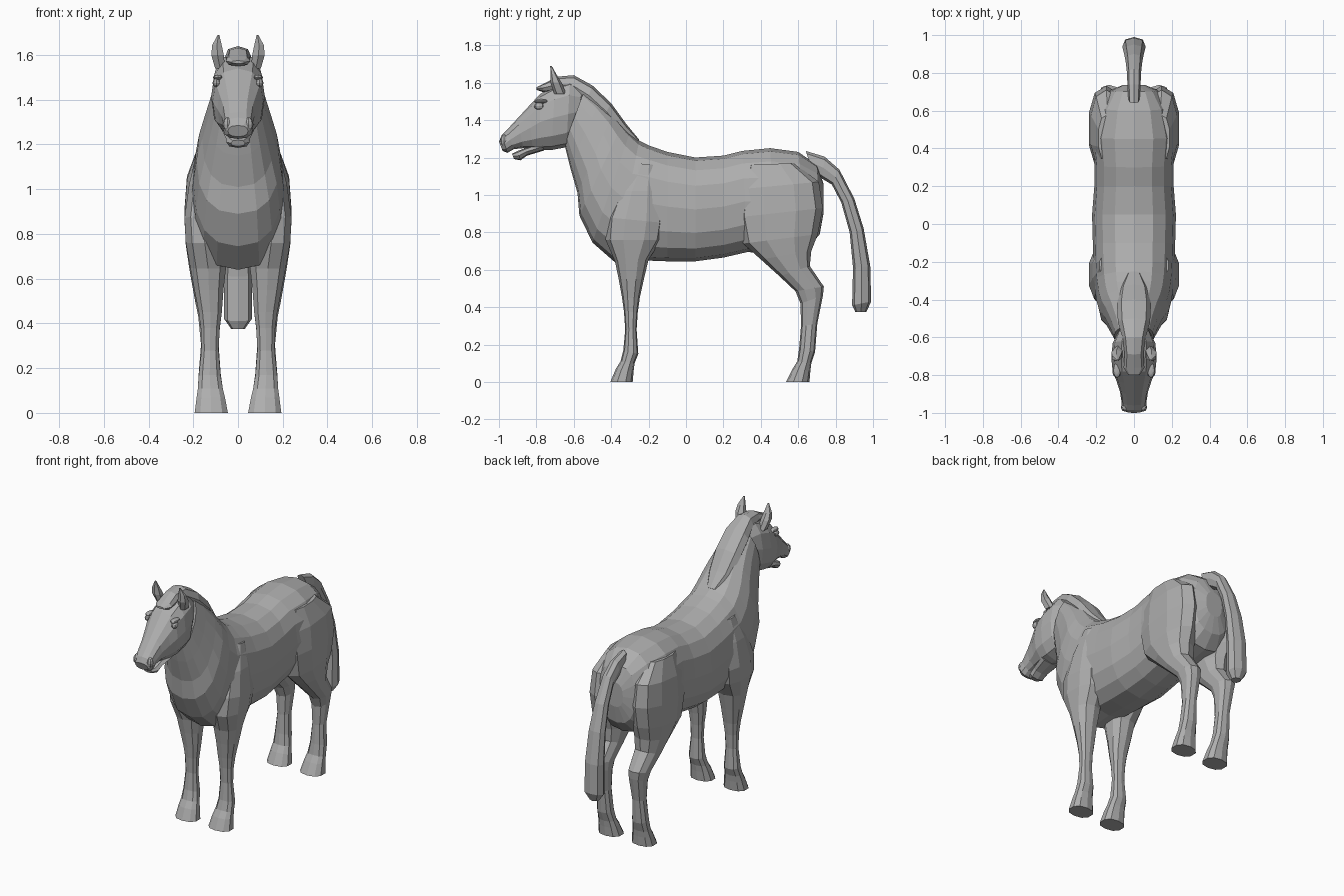
import bpy, bmesh, math
from mathutils import Vector

coat = bpy.data.materials.new("grey_coat")
coat.diffuse_color = (0.42, 0.42, 0.42, 1)


def finish(name, bm):
    bmesh.ops.recalc_face_normals(bm, faces=bm.faces)
    mesh = bpy.data.meshes.new(name)
    bm.to_mesh(mesh)
    bm.free()
    mesh.materials.append(coat)
    obj = bpy.data.objects.new(name, mesh)
    bpy.context.collection.objects.link(obj)
    return obj


def loft(name, rings, sides, power=0.85):
    """Each ring: (y1, z1, y2, z2, x centre, half width), spanning two profile points."""
    bm = bmesh.new()
    loops = []
    for y1, z1, y2, z2, xc, w in rings:
        a, b = Vector((xc, y1, z1)), Vector((xc, y2, z2))
        mid, half = (a + b) / 2, (a - b) / 2
        loop = []
        for i in range(sides):
            t = 2 * math.pi * i / sides
            c, s = math.cos(t), math.sin(t)
            c = math.copysign(abs(c) ** power, c) if abs(c) > 1e-6 else 0
            s = math.copysign(abs(s) ** power, s) if abs(s) > 1e-6 else 0
            loop.append(bm.verts.new(mid + half * c + Vector((w * s, 0, 0))))
        loops.append(loop)
    for p, q in zip(loops, loops[1:]):
        for i in range(sides):
            j = (i + 1) % sides
            bm.faces.new((p[i], p[j], q[j], q[i]))
    bm.faces.new(loops[0])
    bm.faces.new(loops[-1])
    return finish(name, bm)


def centred(rings):
    return [(a, b, c, d, 0, w) for a, b, c, d, w in rings]


def sided(rings, side):
    """Rings given with inner and outer x, placed on one side."""
    return [(a, b, c, d, side * (xi + xo) / 2, (xo - xi) / 2)
            for a, b, c, d, xi, xo in rings]


def ball(name, location, scale, u=8, v=6):
    bm = bmesh.new()
    bmesh.ops.create_uvsphere(bm, u_segments=u, v_segments=v, radius=1)
    for vert in bm.verts:
        vert.co = Vector([vert.co[k] * scale[k] + location[k] for k in range(3)])
    return finish(name, bm)


# Trunk running forward into the neck
loft("body_and_neck", centred([
    (.735, 1.06, .735, .90, .06),
    (.70, 1.16, .715, .79, .13),
    (.60, 1.23, .65, .71, .19),
    (.45, 1.25, .48, .68, .225),
    (.30, 1.235, .33, .695, .21),
    (.20, 1.21, .20, .665, .21),
    (.05, 1.20, .05, .645, .222),
    (-.10, 1.23, -.10, .645, .218),
    (-.20, 1.265, -.23, .65, .215),
    (-.25, 1.29, -.38, .64, .21),
    (-.30, 1.335, -.50, .745, .20),
    (-.34, 1.38, -.57, .89, .185),
    (-.39, 1.44, -.58, 1.01, .16),
    (-.46, 1.51, -.62, 1.15, .13),
    (-.54, 1.57, -.65, 1.27, .105),
]), 16, .82)

# Head and lower jaw, leaving a small mouth opening
loft("head", centred([
    (-.55, 1.58, -.60, 1.31, .085),
    (-.62, 1.61, -.64, 1.255, .113),
    (-.70, 1.585, -.72, 1.24, .12),
    (-.78, 1.54, -.78, 1.24, .113),
    (-.84, 1.475, -.82, 1.245, .093),
    (-.90, 1.41, -.87, 1.25, .075),
    (-.96, 1.345, -.92, 1.245, .066),
    (-.985, 1.32, -.955, 1.225, .068),
    (-1.0, 1.285, -.98, 1.235, .045),
]), 12, .82)
loft("lower_jaw", centred([
    (-.77, 1.28, -.76, 1.237, .07),
    (-.86, 1.25, -.85, 1.21, .055),
    (-.90, 1.235, -.885, 1.185, .052),
    (-.93, 1.22, -.92, 1.192, .032),
]), 8)

# Mane with forelock over the brow
loft("mane", centred([
    (-.80, 1.575, -.80, 1.562, .03),
    (-.76, 1.595, -.765, 1.55, .055),
    (-.69, 1.632, -.68, 1.55, .05),
    (-.60, 1.64, -.61, 1.53, .06),
    (-.50, 1.585, -.54, 1.48, .085),
    (-.40, 1.49, -.45, 1.40, .09),
    (-.32, 1.38, -.37, 1.32, .075),
    (-.25, 1.295, -.28, 1.27, .035),
]), 8)

# Tail arching out and hanging down
loft("tail", centred([
    (.64, 1.235, .68, 1.12, .03),
    (.74, 1.205, .73, 1.085, .035),
    (.82, 1.135, .78, 1.055, .037),
    (.90, .98, .83, .96, .045),
    (.95, .82, .875, .80, .055),
    (.985, .62, .893, .61, .062),
    (.99, .43, .888, .41, .062),
    (.965, .375, .905, .375, .03),
]), 8)

for side, label in ((-1, "right"), (1, "left")):
    # Front leg with shoulder
    loft(label + "_front_leg", sided([
        (-.27, 1.17, -.165, 1.16, .10, .185),
        (-.36, 1.02, -.135, 1.02, .08, .222),
        (-.42, .88, -.115, .85, .07, .243),
        (-.43, .76, -.13, .76, .06, .237),
        (-.38, .645, -.20, .655, .05, .217),
        (-.36, .55, -.225, .55, .062, .198),
        (-.342, .45, -.247, .45, .07, .178),
        (-.332, .38, -.258, .37, .08, .168),
        (-.325, .28, -.264, .28, .085, .165),
        (-.335, .17, -.255, .15, .075, .178),
        (-.35, .11, -.275, .10, .065, .182),
        (-.375, .07, -.28, .06, .055, .188),
        (-.405, 0, -.285, 0, .042, .197),
    ], side), 10)

    # Hind leg with haunch
    loft(label + "_hind_leg", sided([
        (.33, 1.16, .58, 1.17, .09, .19),
        (.285, 1.03, .71, 1.07, .06, .232),
        (.275, .88, .732, .93, .05, .243),
        (.305, .74, .705, .79, .05, .238),
        (.40, .655, .67, .70, .05, .225),
        (.50, .565, .662, .62, .06, .21),
        (.585, .485, .737, .51, .07, .193),
        (.612, .42, .732, .46, .075, .18),
        (.615, .30, .702, .31, .085, .167),
        (.605, .18, .69, .16, .075, .178),
        (.595, .11, .67, .10, .065, .182),
        (.57, .07, .665, .06, .055, .188),
        (.535, 0, .66, 0, .042, .197),
    ], side), 10)

    # Pointed ear
    loft(label + "_ear", sided([
        (-.705, 1.54, -.64, 1.54, .055, .105),
        (-.725, 1.60, -.665, 1.60, .06, .123),
        (-.725, 1.645, -.69, 1.64, .07, .118),
        (-.726, 1.69, -.718, 1.69, .083, .092),
    ], side), 6)

    # Eye, brow ridge and nostril
    ball(label + "_eye", (side * .096, -.785, 1.475), (.018, .027, .02))
    ball(label + "_brow", (side * .09, -.775, 1.50), (.022, .04, .012))
    ball(label + "_nostril", (side * .048, -.972, 1.29), (.021, .022, .032))
